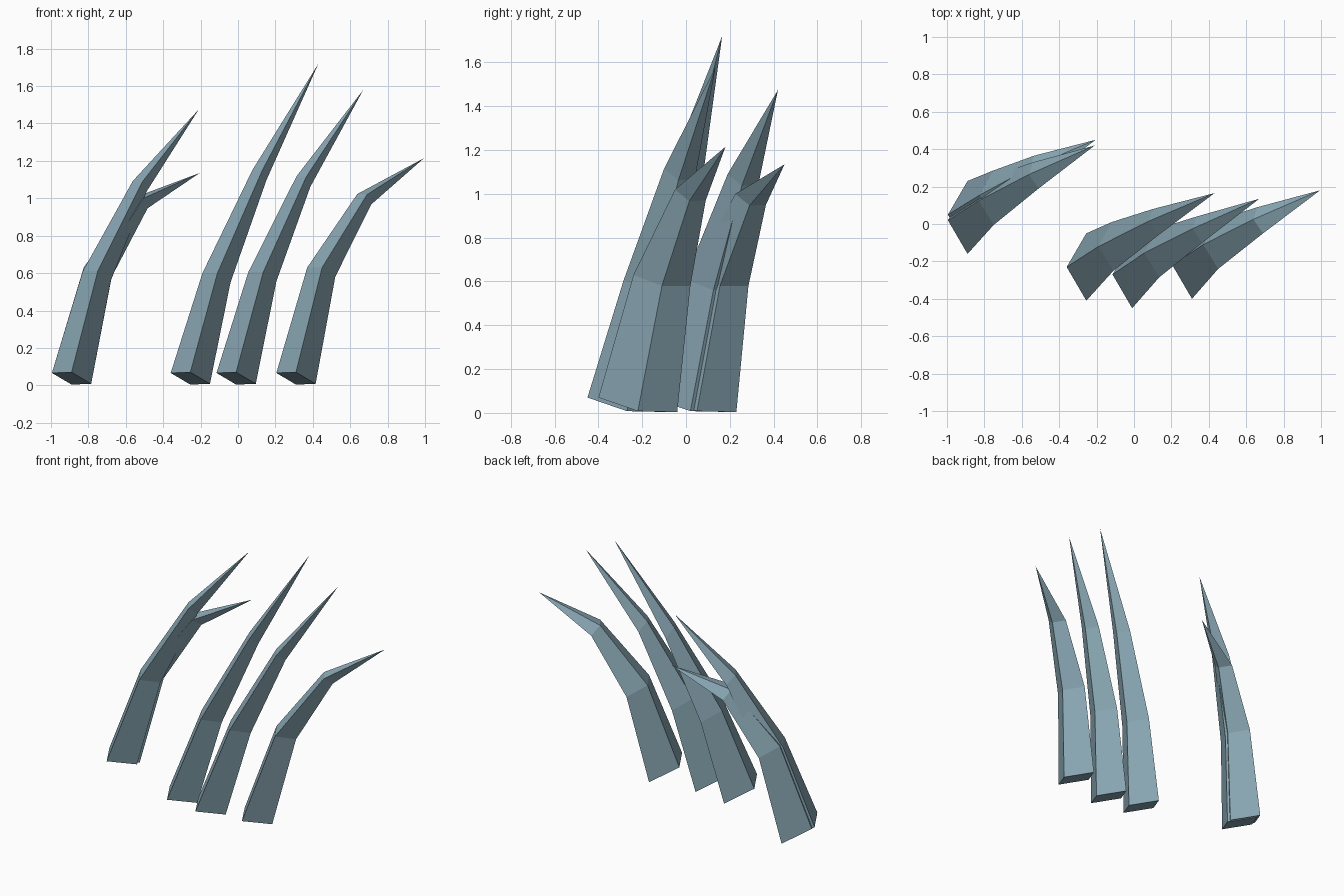
import bpy
import bmesh
from mathutils import Vector

if "Cube" in bpy.data.objects:
    bpy.data.objects.remove(bpy.data.objects["Cube"])

steel = bpy.data.materials.new("blue_grey")
steel.diffuse_color = (0.26, 0.40, 0.47, 1)
steel.use_nodes = True
steel.node_tree.nodes["Principled BSDF"].inputs["Base Color"].default_value = steel.diffuse_color

# Half diagonals (side to side, front to back) of the base, knuckle and upper rings
DIAGONALS = [
    (Vector((0.105, 0, -0.029)), Vector((0.0, -0.18, 0.033))),
    (Vector((0.075, 0, -0.025)), Vector((0.005, -0.13, 0.025))),
    (Vector((0.037, -0.005, -0.028)), Vector((0.015, -0.07, 0.025))),
]


def spike(name, centres, tip):
    """Bent four-sided spike: three shrinking rings and a sharp point."""
    bm = bmesh.new()
    rings = []
    for c, (u, v) in zip(centres, DIAGONALS):
        c = Vector(c)
        rings.append([bm.verts.new(p) for p in (c - u, c + v, c + u, c - v)])
    point = bm.verts.new(tip)
    bm.faces.new(rings[0][::-1])
    for a, b in zip(rings, rings[1:]):
        for i in range(4):
            j = (i + 1) % 4
            bm.faces.new((a[i], a[j], b[j], b[i]))
    for i in range(4):
        bm.faces.new((rings[-1][i], rings[-1][(i + 1) % 4], point))
    bmesh.ops.recalc_face_normals(bm, faces=bm.faces)
    mesh = bpy.data.meshes.new(name)
    bm.to_mesh(mesh)
    bm.free()
    mesh.materials.append(steel)
    bpy.context.collection.objects.link(bpy.data.objects.new(name, mesh))


# Right-hand group of three
spike("tall_spike", [(-0.255, -0.23, 0.037), (-0.115, -0.12, 0.575), (0.115, 0.01, 1.125)],
      (0.43, 0.165, 1.72))
spike("middle_spike", [(-0.01, -0.27, 0.037), (0.13, -0.155, 0.58), (0.35, -0.03, 1.09)],
      (0.67, 0.135, 1.58))
spike("short_spike", [(0.31, -0.22, 0.037), (0.445, -0.11, 0.605), (0.675, 0.02, 0.995)],
      (0.995, 0.18, 1.215))

# Left-hand overlapping pair
spike("left_upper_spike", [(-0.89, 0.02, 0.037), (-0.755, 0.125, 0.585), (-0.525, 0.26, 1.065)],
      (-0.21, 0.42, 1.475))
spike("left_lower_spike", [(-0.89, 0.05, 0.037), (-0.75, 0.155, 0.605), (-0.52, 0.295, 0.975)],
      (-0.205, 0.45, 1.135))
